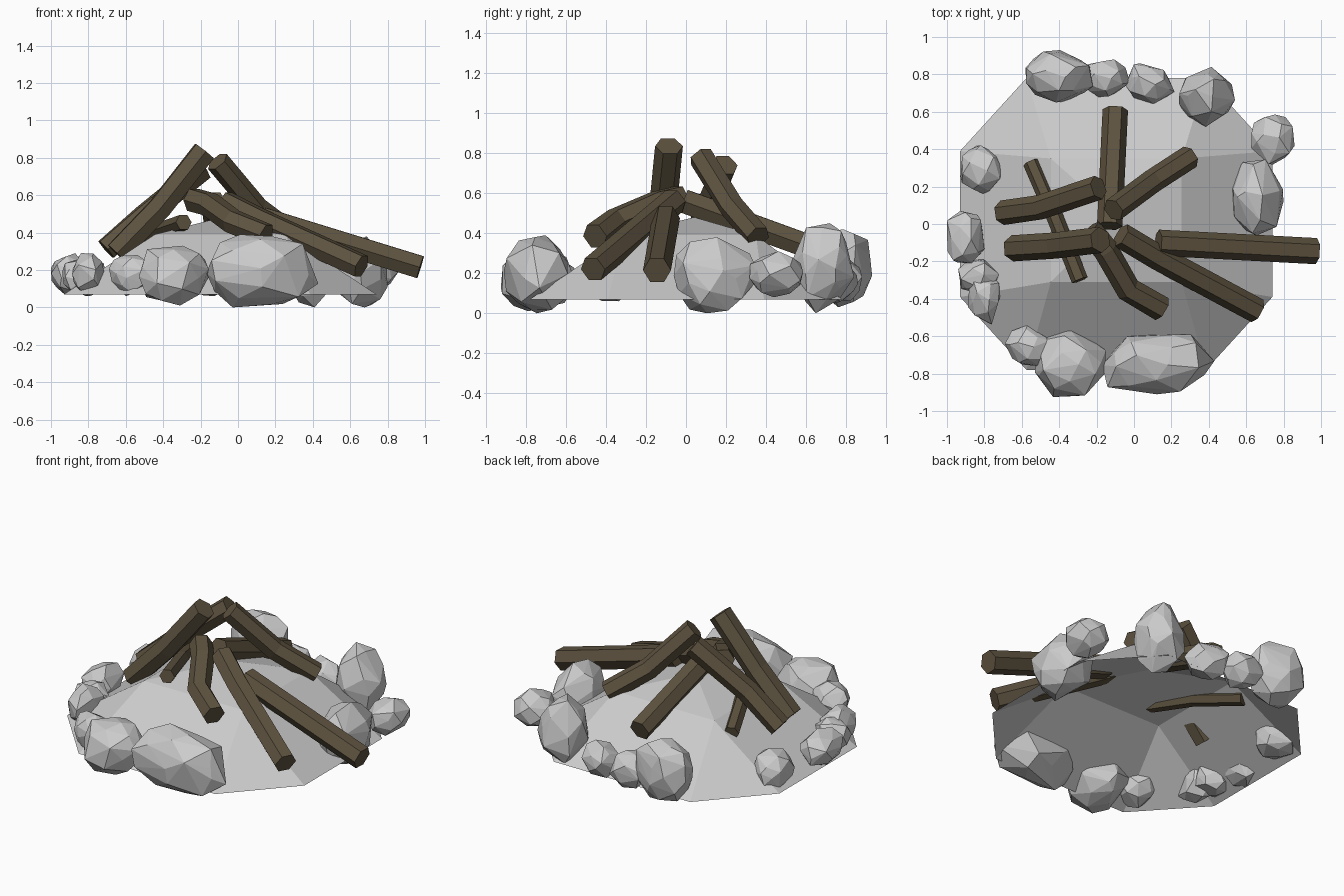
import bpy, bmesh, math, random
from mathutils import Vector

if "Cube" in bpy.data.objects:
    bpy.data.objects.remove(bpy.data.objects["Cube"])

random.seed(7)
wood = bpy.data.materials.new("dark_wood")
wood.diffuse_color = (0.11, 0.085, 0.05, 1)
wood.use_nodes = True
wood.node_tree.nodes["Principled BSDF"].inputs["Base Color"].default_value = wood.diffuse_color


def finish(bm, name, mat=None):
    bmesh.ops.recalc_face_normals(bm, faces=bm.faces)
    mesh = bpy.data.meshes.new(name)
    bm.to_mesh(mesh)
    bm.free()
    obj = bpy.data.objects.new(name, mesh)
    bpy.context.collection.objects.link(obj)
    if mat:
        mesh.materials.append(mat)
    return obj


def log(name, path, radius=0.07, sides=6):
    """Bent hexagonal log swept along a short path, with flat cut ends."""
    pts = [Vector(p) for p in path]
    bm = bmesh.new()
    rings = []
    for i, p in enumerate(pts):
        t = (pts[min(i + 1, len(pts) - 1)] - pts[max(i - 1, 0)]).normalized()
        u = t.cross(Vector((0, 0, 1))).normalized()
        v = u.cross(t)
        rings.append([bm.verts.new(p + radius * (u * math.cos(a) + v * math.sin(a)))
                      for a in (math.tau * k / sides for k in range(sides))])
    for a, b in zip(rings, rings[1:]):
        for k in range(sides):
            n = (k + 1) % sides
            bm.faces.new((a[k], a[n], b[n], b[k]))
    bm.faces.new(rings[0])
    bm.faces.new(rings[-1])
    finish(bm, name, wood)


def stone(name, x, y, rx, ry, z0, z1, turn=0, count=30):
    """Faceted boulder: hull of jittered sphere points fitted to a box."""
    pts = []
    for i in range(count):
        h = 1 - 2 * (i + 0.5) / count
        a = i * 2.39996 + random.uniform(-0.35, 0.35)
        r = math.sqrt(1 - h * h)
        pts.append(Vector((r * math.cos(a), r * math.sin(a), h)) * random.uniform(0.88, 1.1))
    lo = [min(p[k] for p in pts) for k in range(3)]
    hi = [max(p[k] for p in pts) for k in range(3)]
    half = (rx, ry, (z1 - z0) / 2)
    mid = Vector((x, y, (z0 + z1) / 2))
    c, s = math.cos(turn), math.sin(turn)
    bm = bmesh.new()
    for p in pts:
        q = [((p[k] - lo[k]) / (hi[k] - lo[k]) * 2 - 1) * half[k] for k in range(3)]
        bm.verts.new(mid + Vector((q[0] * c - q[1] * s, q[0] * s + q[1] * c, q[2])))
    res = bmesh.ops.convex_hull(bm, input=bm.verts)
    junk = [g for g in res["geom_interior"] if isinstance(g, bmesh.types.BMVert)]
    bmesh.ops.delete(bm, geom=junk, context='VERTS')
    finish(bm, name)


# Ash mound: open octagonal skirt rising to a square, slightly domed top
bm = bmesh.new()
cx = -0.095
top = bm.verts.new((cx, 0.04, 0.48))
inner, outer = [], []
for sx, sy in ((1, 1), (-1, 1), (-1, -1), (1, -1)):
    inner.append(bm.verts.new((cx + sx * 0.35, 0.02 + sy * 0.33, 0.39)))
    pair = [bm.verts.new((cx + sx * 0.835, sy * 0.39, 0.07)),
            bm.verts.new((cx + sx * 0.48, sy * 0.78, 0.07))]
    outer.append(pair if sx * sy > 0 else pair[::-1])
for i in range(4):
    n = (i + 1) % 4
    bm.faces.new((top, inner[i], inner[n]))
    bm.faces.new((inner[i], outer[i][0], outer[i][1]))
    bm.faces.new((inner[i], outer[i][1], outer[n][0], inner[n]))
mound = finish(bm, "ash_mound")
if mound.data.polygons[0].normal.z < 0:
    mound.data.flip_normals()

# Leaning logs
log("log_right", [(0.13, -0.10, 0.475), (0.975, -0.145, 0.215)])
log("log_front_right", [(-0.07, -0.06, 0.56), (0.13, -0.18, 0.46), (0.66, -0.465, 0.22)], 0.068)
log("log_front", [(-0.24, -0.03, 0.575), (-0.15, -0.14, 0.55), (-0.03, -0.35, 0.46),
                  (0.15, -0.455, 0.385)], 0.068)
log("log_left_front", [(-0.65, -0.13, 0.29), (-0.42, -0.115, 0.53), (-0.18, -0.085, 0.835)])
log("log_left_back", [(-0.705, 0.06, 0.31), (-0.5, 0.09, 0.49), (-0.19, 0.195, 0.74)], 0.066)
log("log_back_right", [(-0.11, 0.075, 0.78), (0.1, 0.23, 0.53), (0.30, 0.36, 0.38)], 0.064)
log("log_back", [(-0.13, -0.01, 0.56), (-0.1, 0.61, 0.335)], 0.068)
log("log_thin", [(-0.55, 0.33, 0.33), (-0.42, 0.03, 0.41), (-0.29, -0.30, 0.455)], 0.045)

# Ring of stones: x, y, half width, half depth, bottom, top, turn, corners
stones = [
    (-0.40, 0.79, 0.18, 0.14, 0.03, 0.42, 0.0, 32),
    (-0.15, 0.78, 0.13, 0.10, 0.06, 0.28, 0.0, 26),
    (0.09, 0.74, 0.13, 0.10, 0.05, 0.27, -0.3, 26),
    (0.39, 0.68, 0.15, 0.16, 0.00, 0.45, 0.0, 32),
    (0.74, 0.45, 0.12, 0.13, 0.08, 0.31, 0.2, 26),
    (0.66, 0.14, 0.14, 0.20, 0.00, 0.38, 0.1, 32),
    (-0.82, 0.29, 0.11, 0.13, 0.07, 0.28, 0.1, 26),
    (-0.90, -0.07, 0.10, 0.14, 0.07, 0.29, 0.0, 26),
    (-0.83, -0.28, 0.11, 0.09, 0.07, 0.27, 0.0, 26),
    (-0.80, -0.41, 0.09, 0.13, 0.06, 0.29, 0.1, 26),
    (-0.57, -0.65, 0.12, 0.11, 0.06, 0.28, 0.0, 26),
    (-0.34, -0.735, 0.19, 0.19, 0.01, 0.33, 0.0, 32),
    (0.13, -0.75, 0.30, 0.16, 0.00, 0.39, 0.05, 32),
]
for i, s in enumerate(stones, 1):
    stone(f"stone_{i:02d}", *s)
